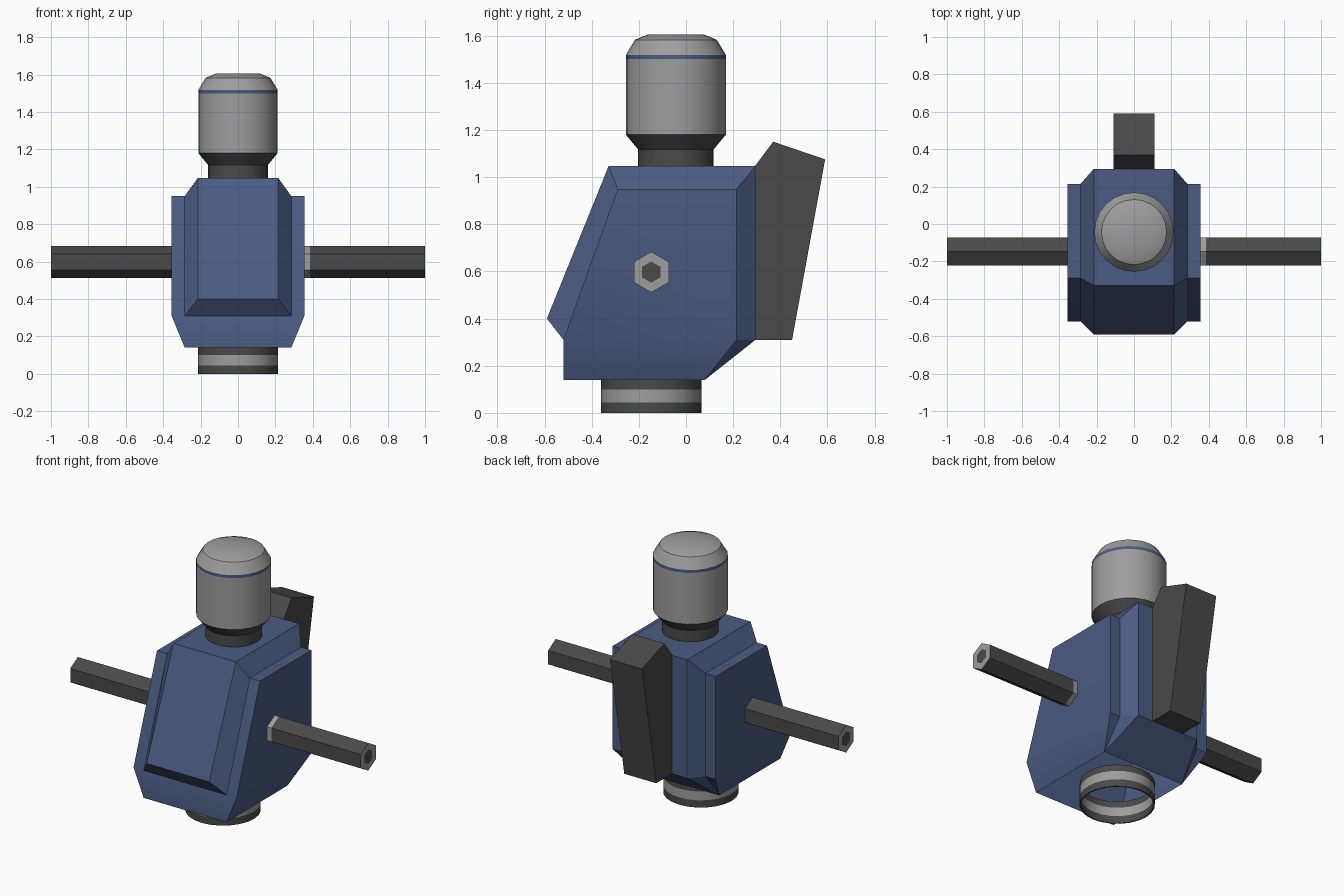
import bpy, math

if "Cube" in bpy.data.objects:
    bpy.data.objects.remove(bpy.data.objects["Cube"])


def material(name, rgb):
    m = bpy.data.materials.new(name)
    m.diffuse_color = (*rgb, 1)
    m.use_nodes = True
    m.node_tree.nodes["Principled BSDF"].inputs["Base Color"].default_value = m.diffuse_color
    return m


BLUE = material("slate blue", (0.070, 0.105, 0.225))
DARK = material("dark grey", (0.068, 0.068, 0.068))
LIGHT = material("light grey", (0.34, 0.34, 0.34))
MATS = [BLUE, DARK, LIGHT]


def build(name, verts, faces, mats, smooth=False):
    """Make an object; mats is one material or one per face."""
    me = bpy.data.meshes.new(name)
    me.from_pydata(verts, [], faces)
    for m in MATS:
        me.materials.append(m)
    for i, p in enumerate(me.polygons):
        p.material_index = MATS.index(mats[i] if isinstance(mats, list) else mats)
    ob = bpy.data.objects.new(name, me)
    bpy.context.collection.objects.link(ob)
    if smooth:
        bpy.ops.object.select_all(action='DESELECT')
        ob.select_set(True)
        bpy.context.view_layer.objects.active = ob
        bpy.ops.object.shade_smooth_by_angle(angle=math.radians(30))
    return ob


def lathe(name, profile, mats, n, closed=False, smooth=True):
    """Turn a (radius, height) profile; mats gives a material per segment."""
    verts = [(r * math.cos(2 * math.pi * k / n), r * math.sin(2 * math.pi * k / n), z)
             for r, z in profile for k in range(n)]
    faces, fm = [], []
    rows = len(profile)
    for i in range(rows if closed else rows - 1):
        j = (i + 1) % rows
        for k in range(n):
            k2 = (k + 1) % n
            faces.append((i * n + k, i * n + k2, j * n + k2, j * n + k))
            fm.append(mats[i])
    if not closed:
        faces.append(tuple((rows - 1) * n + k for k in range(n)))
        fm.append(mats[-1])
    return build(name, verts, faces, fm, smooth)


# Body shell: (y, z) side profile with half widths, open underneath
side = [(-0.52, 0.31), (-0.29, 0.95), (0.215, 0.95), (0.215, 0.31), (0.08, 0.14), (-0.52, 0.14)]
half = [0.355, 0.355, 0.355, 0.355, 0.285, 0.285]
verts = [(s * w, y, z) for s in (1, -1) for (y, z), w in zip(side, half)]
faces = [(i, (i + 1) % 6, 6 + (i + 1) % 6, 6 + i) for i in (0, 1, 2, 3, 5)]
faces += [(3, 2, 1, 0), (0, 5, 4, 3), (6, 7, 8, 9), (9, 10, 11, 6)]
build("body_shell", verts, faces, BLUE, True)

# Raised centre band wrapping front, top and back with bevelled sides
inner = side[:5]
outer = [(-0.59, 0.40), (-0.328, 1.047), (0.295, 1.047), (0.295, 0.31), (0.08, 0.14)]
ow = [0.215, 0.215, 0.215, 0.215, 0.285]
verts = [(s * 0.285, y, z) for s in (1, -1) for y, z in inner]
verts += [(s * w, y, z) for s in (1, -1) for (y, z), w in zip(outer, ow)]
faces = []
for i in range(4):
    right, left = (i, i + 1, 11 + i, 10 + i), (15 + i, 16 + i, 6 + i, 5 + i)
    if i == 3:  # the band closes to a point at its lower back end
        right, left = (3, 4, 13), (18, 9, 8)
    faces += [right, left, (10 + i, 11 + i, 16 + i, 15 + i)]
faces.append((10, 15, 5, 0))
build("body_center_band", verts, faces, BLUE)

# Back pack: extruded side profile
pack = [(0.28, 0.31), (0.28, 1.03), (0.37, 1.15), (0.59, 1.075), (0.45, 0.31)]
n = len(pack)
verts = [(s * 0.11, y, z) for s in (1, -1) for y, z in pack]
faces = [(i, (i + 1) % n, n + (i + 1) % n, n + i) for i in range(n)]
faces += [tuple(reversed(range(n))), tuple(range(n, 2 * n))]
build("back_pack", verts, faces, DARK)

# Neck and head with thin stripe
head = [(0.16, 1.03), (0.16, 1.117), (0.212, 1.18), (0.212, 1.50),
        (0.212, 1.518), (0.174, 1.582), (0.118, 1.605)]
ob = lathe("head", head, [DARK, DARK, LIGHT, BLUE, LIGHT, LIGHT], 24)
ob.location.y = -0.043

# Hollow banded ring underneath
ring = [(0.213, 0), (0.213, 0.045), (0.213, 0.10), (0.213, 0.14),
        (0.205, 0.14), (0.205, 0.10), (0.205, 0.045), (0.205, 0)]
ob = lathe("base_ring", ring, [DARK, LIGHT, DARK, DARK, DARK, LIGHT, DARK, DARK], 24, closed=True)
ob.location.y = -0.147

# Hexagonal side rods, the right one with a light collar
for name, s, collar in (("right_rod", 1, LIGHT), ("left_rod", -1, DARK)):
    rod = [(0.086, 0.34), (0.086, 0.385), (0.086, 1.0), (0.045, 1.0), (0.02, 1.0)]
    ob = lathe(name, rod, [collar, DARK, LIGHT, DARK], 6, smooth=False)
    ob.rotation_euler.y = s * math.pi / 2
    ob.location = (0, -0.147, 0.597)
